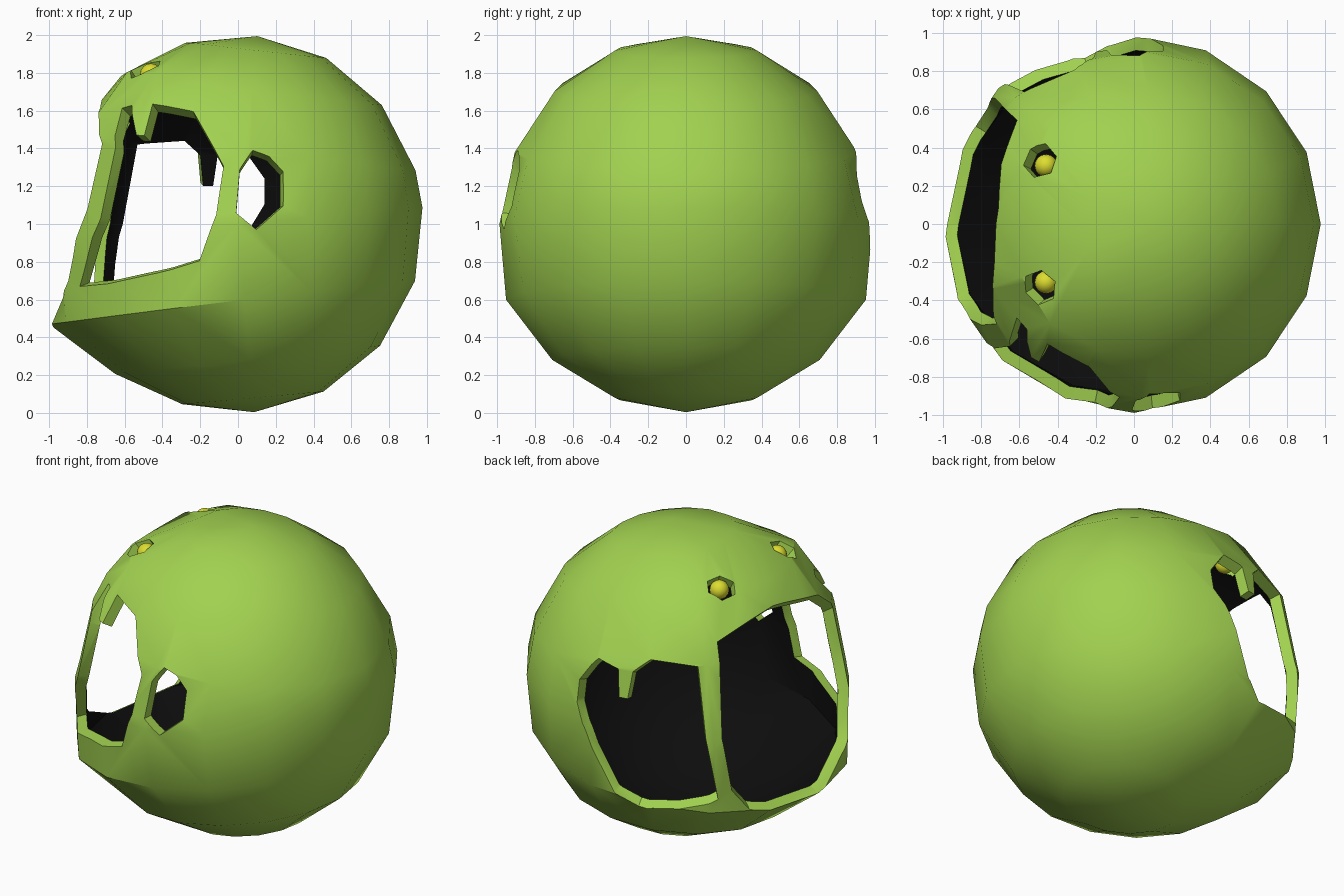
import bpy, bmesh, math
from mathutils import Vector

if "Cube" in bpy.data.objects:
    bpy.data.objects.remove(bpy.data.objects["Cube"])

C = Vector((0, 0, 1))


def material(name, col):
    m = bpy.data.materials.new(name)
    m.diffuse_color = (*col, 1)
    m.use_nodes = True
    m.node_tree.nodes["Principled BSDF"].inputs["Base Color"].default_value = m.diffuse_color
    return m


green = material("green", (0.36, 0.64, 0.08))
dark = material("inside_black", (0.004, 0.004, 0.004))
yellow = material("yellow", (0.72, 0.72, 0.03))


def finish(name, bm, *mats):
    bmesh.ops.recalc_face_normals(bm, faces=bm.faces[:])
    me = bpy.data.meshes.new(name)
    bm.to_mesh(me)
    bm.free()
    ob = bpy.data.objects.new(name, me)
    bpy.context.collection.objects.link(ob)
    for m in mats:
        me.materials.append(m)
    return ob


# Low-poly round head: both halves hinge open toward the mouth on the -x side,
# with a jutting lower lip and a raised brow over each eye
bm = bmesh.new()
bmesh.ops.create_uvsphere(bm, u_segments=16, v_segments=8, radius=1)
for v in bm.verts:
    x, y, z = v.co
    a = math.radians(6 if z > 0.01 else -5)
    x, z = x * math.cos(a) + z * math.sin(a), z * math.cos(a) - x * math.sin(a)
    lat = math.degrees(math.asin(max(-1, min(1, z))))
    lon = math.degrees(math.atan2(y, -x))
    k = 1 + 0.15 * math.exp(-((lat + 27) / 19) ** 2 - (lon / 92) ** 2)
    k += 0.075 * math.exp(-((lat - 42) / 18) ** 2 - ((abs(lon) - 42) / 28) ** 2)
    v.co = C + Vector((x * 0.98 * k, y * 0.98 * k, z * k))
head = finish("head", bm, green, dark)
bpy.context.view_layer.objects.active = head
head.select_set(True)
sol = head.modifiers.new("wall", 'SOLIDIFY')
sol.thickness = 0.07
sol.offset = -1
sol.material_offset = 1
bpy.ops.object.modifier_apply(modifier="wall")


def cut(pts):
    """Cut a radial opening through the shell along a loop of surface points."""
    bm = bmesh.new()
    dirs = [(Vector(p) - C).normalized() for p in pts]
    mid = sum(dirs, Vector()).normalized()
    apex = bm.verts.new(C)
    cap = bm.verts.new(C + mid * 2)
    ring = [bm.verts.new(C + d * 1.6) for d in dirs]
    for a, b in zip(ring, ring[1:] + ring[:1]):
        bm.faces.new((apex, a, b))
        bm.faces.new((cap, b, a))
    c = finish("opening_cutter", bm, green)
    c.hide_render = True
    mod = head.modifiers.new("cut", 'BOOLEAN')
    mod.operation = 'DIFFERENCE'
    mod.solver = 'EXACT'
    mod.object = c
    bpy.ops.object.modifier_apply(modifier="cut")
    bpy.data.objects.remove(c)


def side(pts, s, r=1.0):
    """Put front-view (x, z) points on a sphere of radius r at side s of y."""
    return [(x, s * math.sqrt(max(0.01, r * r - x * x - (z - 1) ** 2)), z) for x, z in pts]


# Middle mouth opening
cut([(-.62, .55, 1.58), (-.70, .09, 1.66), (-.76, -.35, 1.60), (-.73, -.53, 1.43),
     (-.80, -.53, 1.08), (-.89, -.42, .70), (-.95, -.37, .60), (-.98, 0, .45),
     (-.88, .30, .48), (-.76, .47, .54), (-.73, .58, .66), (-.74, .67, 1.0)])
# Front mouth opening with one tooth
cut(side([(-.64, 1.64), (-.58, 1.65), (-.56, 1.49), (-.52, 1.49), (-.47, 1.66),
          (-.25, 1.63)], -1, 1.04)
    + side([(-.08, 1.32), (-.12, 1.05), (-.21, .80), (-.43, .74)], -1)
    + side([(-.86, .66), (-.79, 1.03), (-.69, 1.43)], -1, 1.06))
# Back mouth opening with one tooth
cut(side([(.16, 1.27), (.03, 1.43), (-.12, 1.40), (-.15, 1.23), (-.21, 1.23),
          (-.22, 1.40), (-.31, 1.48), (-.57, 1.45), (-.67, 1.0), (-.67, .62),
          (-.25, .52), (-.12, .60), (.06, .96), (.16, 1.12)], 1))
# Side hole near the mouth corner
cut(side([(-.01, 1.06), (.01, 1.30), (.08, 1.40), (.17, 1.37), (.25, 1.29),
          (.25, 1.10), (.10, .97)], -1))

# Hexagonal eye sockets and eyeballs
for s, name in ((1, "eye_back"), (-1, "eye_front")):
    n = Vector((-.49, s * .33, .82)).normalized()
    t = n.cross(Vector((0, s, 0))).normalized()
    b = n.cross(t)
    cut([C + n + 0.092 * (math.cos(i * math.pi / 3 + .3) * t
                          + math.sin(i * math.pi / 3 + .3) * b) for i in range(6)])
    bm = bmesh.new()
    bmesh.ops.create_uvsphere(bm, u_segments=16, v_segments=8, radius=0.06)
    bmesh.ops.translate(bm, verts=bm.verts[:], vec=(-.46, s * .305, 1.79))
    for f in bm.faces:
        f.smooth = True
    finish(name, bm, yellow)

bpy.ops.object.shade_smooth_by_angle(angle=math.radians(32))
